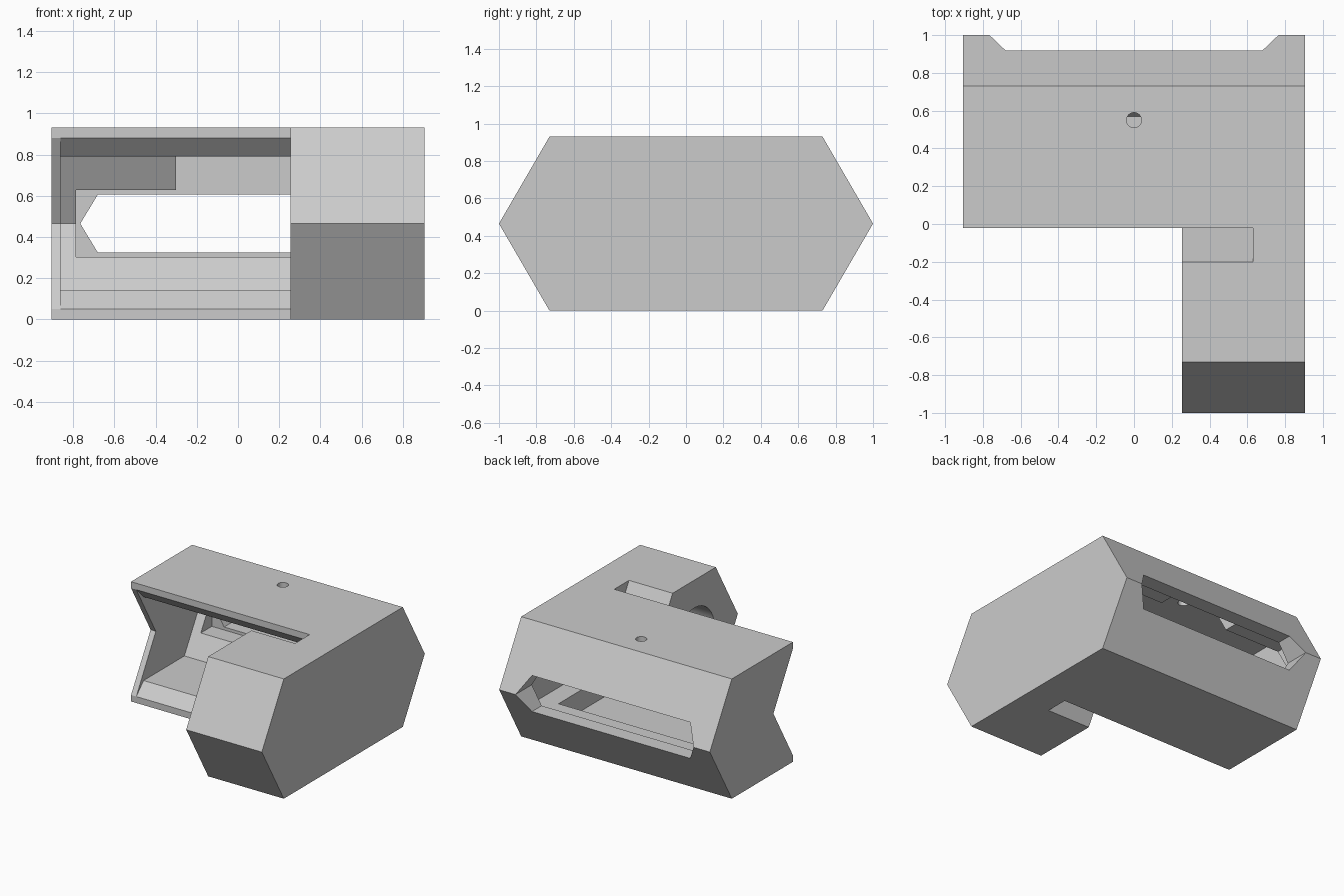
import bpy, bmesh, math

old = bpy.data.objects.get("Cube")
if old:
    bpy.data.objects.remove(old, do_unlink=True)

# Single plain grey plastic
grey = bpy.data.materials.new("plain_grey")
grey.use_nodes = True
colour = (0.6, 0.6, 0.6, 1)
grey.diffuse_color = colour
grey.node_tree.nodes["Principled BSDF"].inputs["Base Color"].default_value = colour

MID, TOP = 0.465, 0.93


def prism(name, profile, start, end, axis="x"):
    """Extrude a closed profile: (y, z) along x, or (x, z) along y."""
    place = (lambda p, t: (t, *p)) if axis == "x" else (lambda p, t: (p[0], t, p[1]))
    bm = bmesh.new()
    face = bm.faces.new([bm.verts.new(place(p, start)) for p in profile])
    far = bmesh.ops.extrude_face_region(bm, geom=[face])["geom"]
    shift = (end - start, 0, 0) if axis == "x" else (0, end - start, 0)
    bmesh.ops.translate(bm, vec=shift, verts=[v for v in far if isinstance(v, bmesh.types.BMVert)])
    bmesh.ops.recalc_face_normals(bm, faces=bm.faces)
    mesh = bpy.data.meshes.new(name)
    bm.to_mesh(mesh)
    bm.free()
    mesh.materials.append(grey)
    obj = bpy.data.objects.new(name, mesh)
    bpy.context.collection.objects.link(obj)
    return obj


def mirrored(lower):
    """Complete a profile by reflecting its lower half about mid height."""
    return lower + [(p, TOP - z) for p, z in reversed(lower) if abs(z - MID) > 1e-4]


def box(x, y, z):
    return prism("box_cutter", [(y[0], z[0]), (y[1], z[0]), (y[1], z[1]), (y[0], z[1])], *x)


def circle(u, v, radius, sides):
    return [(u + radius * math.cos(2 * math.pi * i / sides),
             v + radius * math.sin(2 * math.pi * i / sides)) for i in range(sides)]


# Hexagonal bar
body = prism("hexagonal_housing",
             [(-1, MID), (-0.73, 0), (0.73, 0), (1, MID), (0.73, TOP), (-0.73, TOP)], -0.905, 0.905)

cutters = []
# Front bay with V-shaped back, and the narrow groove behind the arm
vee = [(-0.02, -0.1), (-0.02, 0.05), (0.22, MID), (-0.02, 0.88), (-0.02, 1.1)]
bump = [(-0.2, 1.1), (-0.2, TOP), (0.07, MID), (-0.2, 0), (-0.2, -0.1)]
cutters.append(prism("bay_cutter", vee + [(-1.2, 1.1), (-1.2, -0.1)], -1.1, 0.255))
cutters.append(prism("groove_cutter", vee + bump, 0.2, 0.63))

# Hollow interior with flared mouth
cavity = [(0.15, MID), (-0.03, 0.04), (0.07, 0.14), (0.57, 0.14), (0.76, MID)]
cavity += [(0.57, 0.79), (0.07, 0.79), (-0.03, 0.89)]
cutters.append(prism("cavity_cutter", cavity, -0.86, 0.63))
cutters.append(box((-0.785, 0.785), (0.35, 0.8), (0.302, 0.628)))
cutters.append(box((-0.3, 0.3), (0.4, 0.8), (0.45, 0.79)))

# Long pointed slot through the back
slot = [(-0.765, MID), (-0.68, 0.325), (0.68, 0.325), (0.765, MID), (0.68, 0.605), (-0.68, 0.605)]
cutters.append(prism("slot_cutter", slot, 0.7, 1.1, "y"))

# Round socket in the arm's inner end
cutters.append(prism("socket_cutter", circle(-0.465, MID, 0.25, 32), 0.2, 0.63))

# Small hole in the roof
pin = prism("roof_hole_cutter", circle(0, 0, 0.04, 24), 0, 0.4, "y")
pin.rotation_euler.x = math.pi / 2
pin.location = (0, 0.55, 0.7)
cutters.append(pin)

for cutter in cutters:
    cutter.hide_render = True
    cutter.hide_set(True)
    cutter.display_type = "WIRE"
    cut = body.modifiers.new(cutter.name, "BOOLEAN")
    cut.operation = "DIFFERENCE"
    cut.solver = "EXACT"
    cut.object = cutter

# Bake the cuts and drop the helpers
bpy.context.view_layer.objects.active = body
body.select_set(True)
for name in [m.name for m in body.modifiers]:
    bpy.ops.object.modifier_apply(modifier=name)
for cutter in cutters:
    bpy.data.objects.remove(cutter, do_unlink=True)
bpy.ops.object.shade_smooth_by_angle(angle=math.radians(25))
